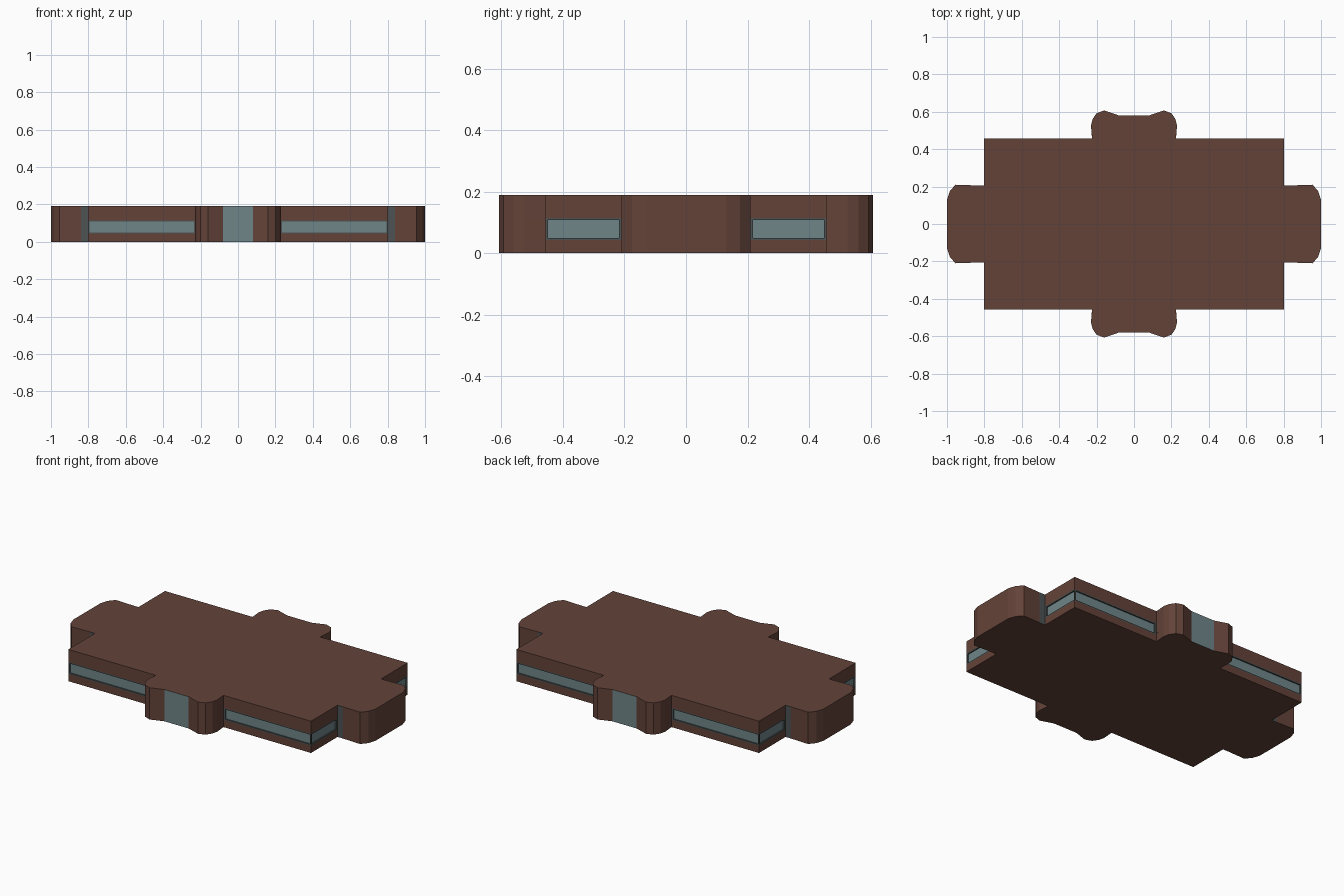
import bpy, bmesh

if "Cube" in bpy.data.objects:
    bpy.data.objects.remove(bpy.data.objects["Cube"])

HX, HY, JX, PY = 0.803, 0.457, 0.224, 0.206   # main hall half sizes, bay and wing joints
H, DEPTH = 0.19, 0.008


def material(name, rgb):
    m = bpy.data.materials.new(name)
    m.diffuse_color = (*rgb, 1)
    m.use_nodes = True
    m.node_tree.nodes["Principled BSDF"].inputs["Base Color"].default_value = m.diffuse_color
    return m


brick = material("brown_brick", (0.125, 0.055, 0.04))
glass = material("blue_grey_glass", (0.16, 0.235, 0.25))
trim = material("dark_trim", (0.075, 0.085, 0.085))
MATS = [brick, glass, trim]

# Footprint quarter: front bay lobe, hall corner, side wing with clipped corners
quarter = [(0.08, 0.58), (0.16, 0.607), (0.2, 0.592), (0.222, 0.56), (0.23, 0.525),
           (JX, HY), (HX, HY), (HX, PY), (0.84, PY), (0.955, 0.21), (0.985, 0.175), (1.0, 0.13)]
flip = quarter[::-1]
outline = (quarter + [(x, -y) for x, y in flip]
           + [(-x, -y) for x, y in quarter] + [(-x, y) for x, y in flip])[::-1]


def inset(p):
    """Push only the hall walls inward, leaving bays and wings in place."""
    x, y = abs(p[0]), abs(p[1])
    nx = x - DEPTH if x == HX else x
    ny = y - DEPTH if y == HY else y
    return (nx if p[0] > 0 else -nx, ny if p[1] > 0 else -ny)


def wall_kind(a, b):
    ax, ay, bx, by = (abs(v) for v in (*a, *b))
    if ax == bx == 0.08:
        return "panel"
    if (ay == by == HY) or (ax == bx == HX):
        return "window"
    if {ax, bx} == {HX, 0.84}:
        return "strip"
    return "wall"


# Building shell: stacked rings with a recessed window band
Z0, Z1, F = 0.043, 0.115, 0.007
recess = [inset(p) for p in outline]
rings = [(outline, 0), (outline, Z0), (outline, Z0 + F), (recess, Z0 + F),
         (recess, Z1 - F), (outline, Z1 - F), (outline, Z1), (outline, H)]
band_material = [0, 2, 2, 1, 2, 2, 0]
bm = bmesh.new()
loops = [[bm.verts.new((x, y, z)) for x, y in pts] for pts, z in rings]
n = len(outline)
for level, mat in enumerate(band_material):
    for i in range(n):
        j = (i + 1) % n
        kind = wall_kind(outline[i], outline[j])
        lo, hi = loops[level], loops[level + 1]
        f = bm.faces.new((lo[i], lo[j], hi[j], hi[i]))
        f.material_index = {"panel": 1, "strip": 2, "window": mat, "wall": 0}[kind]
bm.faces.new(loops[0][::-1])
bm.faces.new(loops[-1])
bmesh.ops.remove_doubles(bm, verts=bm.verts, dist=1e-5)
bmesh.ops.recalc_face_normals(bm, faces=bm.faces)
mesh = bpy.data.meshes.new("building_shell")
bm.to_mesh(mesh)
bm.free()
shell = bpy.data.objects.new("building_shell", mesh)
bpy.context.collection.objects.link(shell)
for m in MATS:
    mesh.materials.append(m)


def post(name, x0, x1, y0, y1):
    """Upright window-frame end, mirrored to all four quarters."""
    bpy.ops.mesh.primitive_cube_add(size=1)
    ob = bpy.context.object
    ob.name = name
    z0, z1 = Z0 + F, Z1 - F
    for v in ob.data.vertices:
        v.co = (x1 if v.co.x > 0 else x0, y1 if v.co.y > 0 else y0, z1 if v.co.z > 0 else z0)
    ob.data.materials.append(trim)
    mod = ob.modifiers.new("mirror", 'MIRROR')
    mod.use_axis = (True, True, False)


# Frame posts at the corners and next to the bays and wings
post("corner_post", HX - DEPTH, HX, HY - DEPTH, HY)
post("bay_side_post", JX, JX + 0.012, HY - DEPTH, HY)
post("wing_side_post", HX - DEPTH, HX, PY, PY + 0.012)
